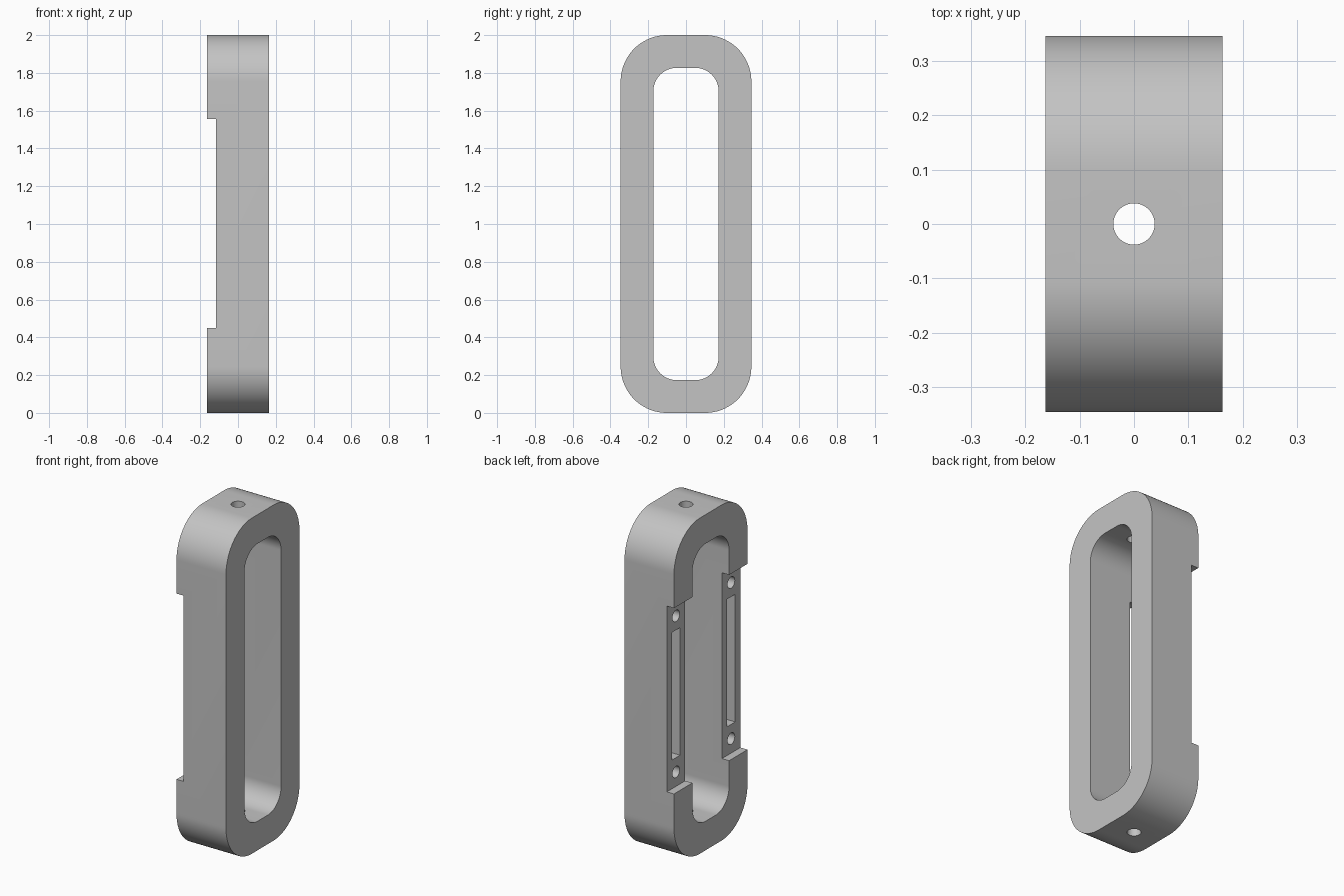
import bpy
import bmesh
from math import pi, sin, cos, radians
from mathutils import Matrix, Vector

if "Cube" in bpy.data.objects:
    bpy.data.objects.remove(bpy.data.objects["Cube"], do_unlink=True)

# Overall sizes
HALF_X, HALF_Y, MID_Z = 0.163, 0.346, 1.0
WALL = 0.173
SEAT_X = -0.116
RAIL_Y = HALF_Y - WALL / 2

grey = bpy.data.materials.new("plain grey")
grey.use_nodes = True
colour = (0.55, 0.55, 0.55, 1)
grey.diffuse_color = colour
grey.node_tree.nodes["Principled BSDF"].inputs["Base Color"].default_value = colour


def make_object(name, bm):
    bmesh.ops.recalc_face_normals(bm, faces=bm.faces)
    mesh = bpy.data.meshes.new(name)
    bm.to_mesh(mesh)
    bm.free()
    mesh.materials.append(grey)
    obj = bpy.data.objects.new(name, mesh)
    bpy.context.collection.objects.link(obj)
    return obj


def rounded_prism(name, half_x, half_y, half_z, radius, steps=24):
    """Rounded rectangle in the YZ plane, extruded along X."""
    bm = bmesh.new()
    ring = []
    for corner, (sy, sz) in enumerate([(1, 1), (-1, 1), (-1, -1), (1, -1)]):
        for i in range(steps + 1):
            a = (corner + i / steps) * pi / 2
            ring.append(bm.verts.new((-half_x,
                                      sy * (half_y - radius) + radius * cos(a),
                                      MID_Z + sz * (half_z - radius) + radius * sin(a))))
    face = bm.faces.new(ring)
    out = bmesh.ops.extrude_face_region(bm, geom=[face])
    moved = [v for v in out["geom"] if isinstance(v, bmesh.types.BMVert)]
    bmesh.ops.translate(bm, verts=moved, vec=(2 * half_x, 0, 0))
    return make_object(name, bm)


def box(name, low, high):
    bm = bmesh.new()
    bmesh.ops.create_cube(bm, size=1)
    low, high = Vector(low), Vector(high)
    bmesh.ops.scale(bm, verts=bm.verts, vec=high - low)
    bmesh.ops.translate(bm, verts=bm.verts, vec=(low + high) / 2)
    return make_object(name, bm)


def cylinder(name, radius, depth, centre, along_x=False):
    bm = bmesh.new()
    turn = Matrix.Rotation(pi / 2 if along_x else 0, 4, "Y")
    bmesh.ops.create_cone(bm, cap_ends=True, segments=40, radius1=radius, radius2=radius,
                          depth=depth, matrix=Matrix.Translation(centre) @ turn)
    return make_object(name, bm)


def cut(target, cutter):
    mod = target.modifiers.new("cut", "BOOLEAN")
    mod.operation = "DIFFERENCE"
    mod.solver = "EXACT"
    mod.object = cutter
    bpy.context.view_layer.objects.active = target
    bpy.ops.object.modifier_apply(modifier=mod.name)
    bpy.data.objects.remove(cutter, do_unlink=True)


# Rounded link body with its long opening
body = rounded_prism("link_body", HALF_X, HALF_Y, MID_Z, 0.245)
cut(body, rounded_prism("opening_cutter", 0.3, HALF_Y - WALL, 1 - WALL, 0.125))

# Shallow recess across both rails
cut(body, box("recess_cutter", (-0.4, -0.5, 0.449), (SEAT_X, 0.5, 1.556)))

# Hole through the top and bottom ends
cut(body, cylinder("end_hole_cutter", 0.038, 3, (0, 0, MID_Z)))

# Pocket and two screw holes in each rail
for side in (-1, 1):
    y = side * RAIL_Y
    cut(body, box("pocket_cutter", (-0.3, y - 0.038, 0.62), (SEAT_X + 0.11, y + 0.038, 1.38)))
    for dz in (-0.465, 0.465):
        cut(body, cylinder("screw_hole_cutter", 0.034, 0.4, (SEAT_X - 0.05, y, MID_Z + dz), True))

bpy.ops.object.select_all(action="DESELECT")
body.select_set(True)
bpy.context.view_layer.objects.active = body
bpy.ops.object.shade_smooth_by_angle(angle=radians(30))
